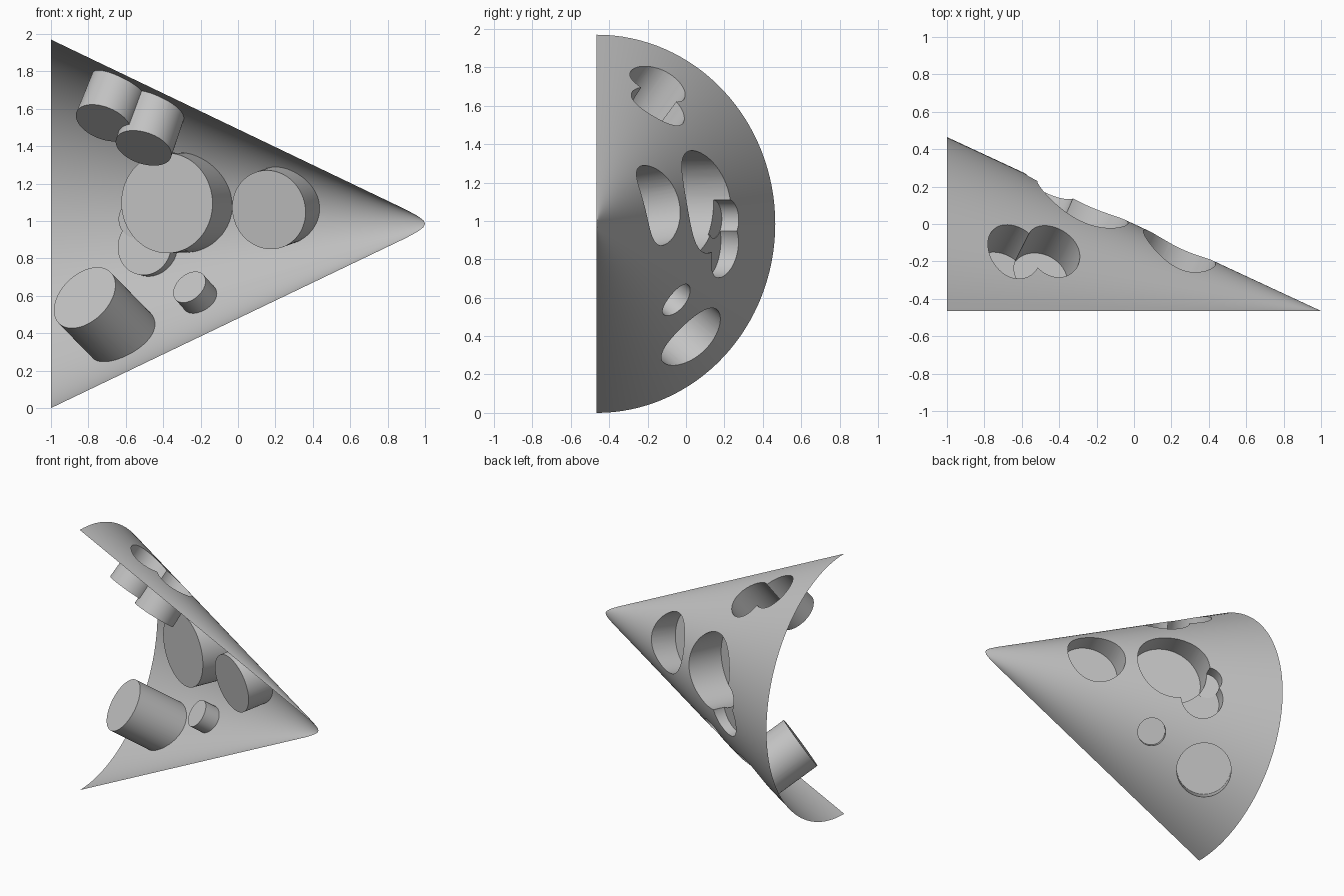
import bpy, bmesh, math
from mathutils import Vector

cube = bpy.data.objects.get("Cube")
if cube:
    bpy.data.objects.remove(cube, do_unlink=True)

grey = bpy.data.materials.new("plain_grey")
grey.use_nodes = True
COLOUR = (0.55, 0.55, 0.55, 1)
grey.diffuse_color = COLOUR
grey.node_tree.nodes["Principled BSDF"].inputs["Base Color"].default_value = COLOUR

FRONT, MID, SEGMENTS, RINGS = -0.465, 0.985, 64, 24


def add_object(name, bm):
    bm.normal_update()
    bmesh.ops.recalc_face_normals(bm, faces=bm.faces)
    mesh = bpy.data.meshes.new(name)
    bm.to_mesh(mesh)
    bm.free()
    mesh.materials.append(grey)
    obj = bpy.data.objects.new(name, mesh)
    bpy.context.collection.objects.link(obj)
    return obj


# Closed half cone, lying on its side, with a blunt tip
def half_cone():
    bm = bmesh.new()
    stations = [-1 + 1.9 * i / RINGS for i in range(RINGS + 1)]
    sections = [(x, 0.506 - 0.479 * x) for x in stations] + [(0.96, 0.042), (0.99, 0.02)]
    rings = []
    for x, half_height in sections:
        depth = 0.465 * (1 - x)
        ring = []
        for i in range(SEGMENTS + 1):
            a = math.pi * i / SEGMENTS
            ring.append(bm.verts.new((x, FRONT + depth * math.sin(a),
                                      MID + half_height * math.cos(a))))
        rings.append(ring)
    for r, s in zip(rings, rings[1:]):
        for i in range(SEGMENTS):
            bm.faces.new((r[i], r[i + 1], s[i + 1], s[i]))
        bm.faces.new((r[0], s[0], s[-1], r[-1]))
    tip = bm.verts.new((1, FRONT, MID))
    last = rings[-1]
    for i in range(SEGMENTS):
        bm.faces.new((last[i], last[i + 1], tip))
    bm.faces.new((last[0], tip, last[-1]))
    bm.faces.new(rings[0])
    return add_object("cratered_half_cone", bm)


# Cylinder running from the crater floor out through the cone wall
def crater_cutter(floor, mouth, radius):
    floor, mouth = Vector(floor), Vector(mouth)
    axis = (mouth - floor).normalized()
    length = (mouth - floor).length + 0.25
    bm = bmesh.new()
    bmesh.ops.create_cone(bm, cap_ends=True, segments=64, radius1=radius,
                          radius2=radius, depth=length)
    turn = axis.to_track_quat('Z', 'Y').to_matrix().to_4x4()
    turn.translation = floor + axis * length / 2
    bm.transform(turn)
    cutter = add_object("crater_cutter", bm)
    cutter.hide_render = True
    return cutter


# Craters: floor centre, mouth centre, radius
craters = [
    ((-0.82, -0.20, 0.59), (-0.62, 0.04, 0.385), 0.195),
    ((-0.26, -0.12, 0.647), (-0.20, -0.04, 0.58), 0.10),
    ((0.165, -0.31, 1.06), (0.235, -0.145, 1.085), 0.213),
    ((-0.38, -0.115, 1.096), (-0.273, 0.12, 1.10), 0.268),
    ((-0.50, 0.12, 0.865), (-0.46, 0.215, 0.855), 0.155),
    ((-0.55, 0.14, 1.01), (-0.50, 0.235, 1.01), 0.10),
    ((-0.72, -0.28, 1.524), (-0.64, -0.14, 1.72), 0.155),
    ((-0.505, -0.285, 1.39), (-0.43, -0.135, 1.61), 0.155),
]
shell = half_cone()
cutters = [crater_cutter(*c) for c in craters]
for cutter in cutters:
    mod = shell.modifiers.new("crater", 'BOOLEAN')
    mod.operation = 'DIFFERENCE'
    mod.solver = 'EXACT'
    mod.object = cutter

# Apply the cuts and drop the cutters
graph = bpy.context.evaluated_depsgraph_get()
result = bpy.data.meshes.new_from_object(shell.evaluated_get(graph))
shell.modifiers.clear()
shell.data = result
for cutter in cutters:
    bpy.data.objects.remove(cutter, do_unlink=True)

# Open the front and the wide end, leaving a thin skin
bm = bmesh.new()
bm.from_mesh(result)
caps = [f for f in bm.faces
        if all(v.co.y < FRONT + 1e-4 for v in f.verts)
        or all(v.co.x < -1 + 1e-4 for v in f.verts)]
bmesh.ops.delete(bm, geom=caps, context='FACES')
bm.to_mesh(result)
bm.free()
result.materials.clear()
result.materials.append(grey)
for face in result.polygons:
    face.material_index = 0

bpy.ops.object.select_all(action='DESELECT')
shell.select_set(True)
bpy.context.view_layer.objects.active = shell
bpy.ops.object.shade_smooth_by_angle(angle=math.radians(30))
